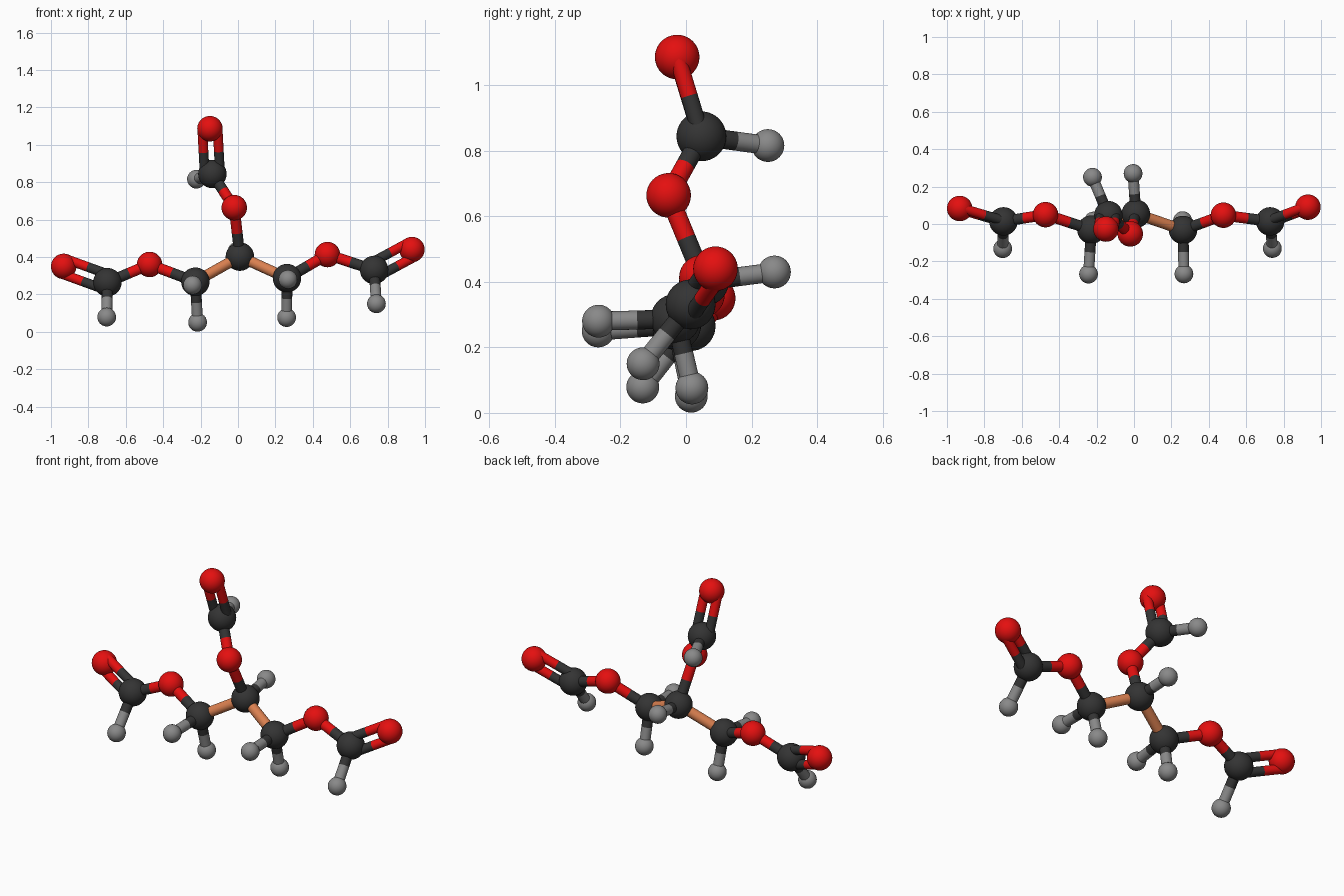
import bpy
from mathutils import Vector

if "Cube" in bpy.data.objects:
    bpy.data.objects.remove(bpy.data.objects["Cube"])


def material(name, rgb):
    m = bpy.data.materials.new(name)
    m.diffuse_color = (*rgb, 1)
    m.use_nodes = True
    m.node_tree.nodes["Principled BSDF"].inputs["Base Color"].default_value = m.diffuse_color
    return m


MATS = {
    "C": material("charcoal", (0.034, 0.034, 0.034)),
    "O": material("red", (0.78, 0.005, 0.005)),
    "H": material("grey", (0.25, 0.25, 0.25)),
    "CC": material("copper orange", (0.70, 0.215, 0.08)),
}
NAMES = {"C": "carbon", "O": "oxygen", "H": "hydrogen"}
RADII = {"C": 0.076, "O": 0.068, "H": 0.050}
BOND_R, DOUBLE_R, DOUBLE_OFF = 0.029, 0.026, 0.041

# Atom centres
ATOMS = {
    "C_mid": (0.01, 0.055, 0.402), "H_mid": (-0.005, 0.27, 0.43),
    "O_top": (-0.02, -0.053, 0.664), "C_top": (-0.137, 0.047, 0.844),
    "O_tip": (-0.15, -0.027, 1.086), "H_top": (-0.222, 0.25, 0.816),
    "C_left": (-0.228, -0.03, 0.268), "H_left_front": (-0.243, -0.268, 0.25),
    "H_left_low": (-0.216, 0.016, 0.051), "O_left": (-0.473, 0.05, 0.36),
    "C_left_end": (-0.698, 0.014, 0.265), "H_left_end": (-0.702, -0.132, 0.079),
    "O_left_end": (-0.932, 0.083, 0.35),
    "C_right": (0.262, -0.032, 0.287), "H_right_front": (0.267, -0.267, 0.28),
    "H_right_low": (0.26, 0.018, 0.076), "O_right": (0.478, 0.047, 0.413),
    "C_right_end": (0.728, 0.014, 0.331), "H_right_end": (0.74, -0.131, 0.15),
    "O_right_end": (0.93, 0.09, 0.44),
}
SINGLE = [
    ("C_mid", "H_mid"), ("C_mid", "O_top"), ("C_mid", "C_left"), ("C_mid", "C_right"),
    ("O_top", "C_top"), ("C_top", "H_top"),
]
DOUBLE = [("C_top", "O_tip")]
for s in ("left", "right"):
    SINGLE += [("C_" + s, f"H_{s}_front"), ("C_" + s, f"H_{s}_low"), ("C_" + s, "O_" + s),
               ("O_" + s, f"C_{s}_end"), (f"C_{s}_end", f"H_{s}_end")]
    DOUBLE.append((f"C_{s}_end", f"O_{s}_end"))


def finish(name, mat):
    ob = bpy.context.object
    ob.name = name
    ob.data.materials.append(mat)
    bpy.ops.object.shade_smooth_by_angle()


def rod(name, a, b, r, mat):
    d = b - a
    bpy.ops.mesh.primitive_cylinder_add(vertices=24, radius=r, depth=d.length, location=(a + b) / 2,
                                        rotation=d.to_track_quat("Z", "Y").to_euler())
    finish(name, mat)


def bond(ka, kb, r, shift=Vector((0, 0, 0))):
    """Rod in two halves, each coloured like its atom; carbon pairs get one rod."""
    a, b = Vector(ATOMS[ka]) + shift, Vector(ATOMS[kb]) + shift
    if ka[0] == kb[0] == "C":
        rod("carbon_bond", a, b, r, MATS["CC"])
        return
    mid = (a + b) / 2
    rod(NAMES[ka[0]] + "_half_bond", a, mid, r, MATS[ka[0]])
    rod(NAMES[kb[0]] + "_half_bond", mid, b, r, MATS[kb[0]])


# Atom balls
for key, pos in ATOMS.items():
    kind = key[0]
    bpy.ops.mesh.primitive_uv_sphere_add(segments=40, ring_count=20, radius=RADII[kind], location=pos)
    finish(NAMES[kind] + key[1:] + "_ball", MATS[kind])

# Single bonds
for a, b in SINGLE:
    bond(a, b, BOND_R)

# Double bonds: paired rods spread in the plane facing the front
for a, b in DOUBLE:
    d = Vector(ATOMS[b]) - Vector(ATOMS[a])
    side = d.cross(Vector((0, 1, 0))).normalized() * DOUBLE_OFF
    bond(a, b, DOUBLE_R, side)
    bond(a, b, DOUBLE_R, -side)
